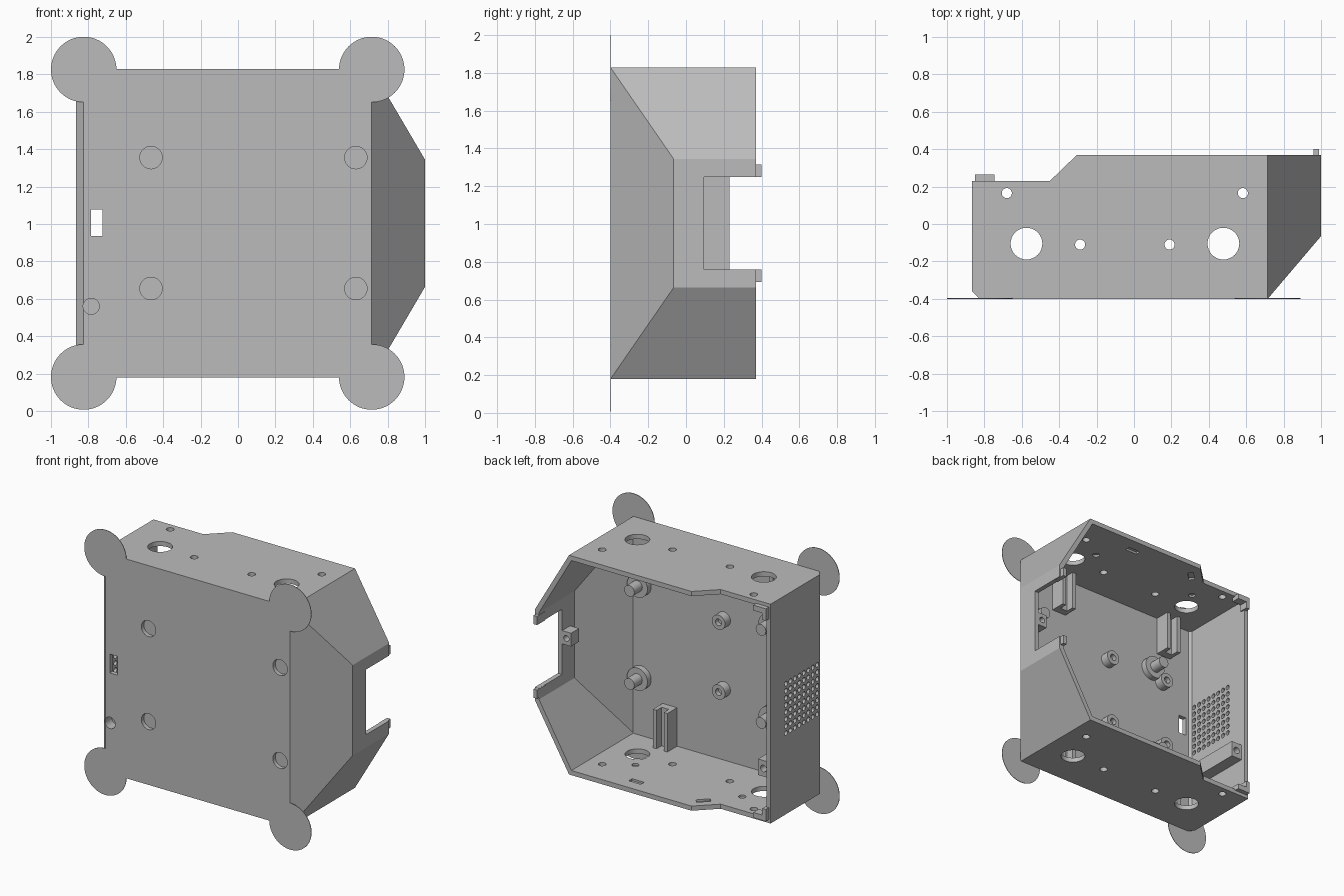
import bpy, bmesh
from math import pi
from mathutils import Vector, Matrix

if "Cube" in bpy.data.objects:
    bpy.data.objects.remove(bpy.data.objects["Cube"])

grey = bpy.data.materials.new("plain_grey")
grey.use_nodes = True
GREY = (0.5, 0.5, 0.5, 1)
grey.diffuse_color = GREY
grey.node_tree.nodes["Principled BSDF"].inputs["Base Color"].default_value = GREY

MID = 1.004            # height of the mirror plane
FRONT, BACK = -0.4, 0.37
WALL = 0.035


def finish(name, bm):
    bmesh.ops.recalc_face_normals(bm, faces=bm.faces[:])
    me = bpy.data.meshes.new(name)
    bm.to_mesh(me)
    bm.free()
    me.materials.append(grey)
    ob = bpy.data.objects.new(name, me)
    bpy.context.collection.objects.link(ob)
    return ob


def add_box(bm, x, y, z, turn=0):
    size = Matrix.Diagonal((x[1] - x[0], y[1] - y[0], z[1] - z[0], 1))
    mid = Vector([(a + b) / 2 for a, b in (x, y, z)])
    bmesh.ops.create_cube(bm, size=1, matrix=Matrix.Translation(mid) @ Matrix.Rotation(turn, 4, 'Z') @ size)


def add_cyl(bm, axis, centre, r, length, seg=32):
    rot = {'X': Matrix.Rotation(pi / 2, 4, 'Y'), 'Y': Matrix.Rotation(pi / 2, 4, 'X'), 'Z': Matrix()}[axis]
    bmesh.ops.create_cone(bm, cap_ends=True, segments=seg, radius1=r, radius2=r, depth=length,
                          matrix=Matrix.Translation(centre) @ rot)


def add_prism(bm, points, push):
    face = bm.faces.new([bm.verts.new(p) for p in points])
    out = bmesh.ops.extrude_face_region(bm, geom=[face])
    bmesh.ops.translate(bm, vec=push, verts=[v for v in out["geom"] if isinstance(v, bmesh.types.BMVert)])


def body_solid(name, inset, half, y0, y1):
    """Six-sided prism with its two front edges sliced off."""
    bm = bmesh.new()
    pts = [(x, y0, MID - h) for x, h in half] + [(x, y0, MID + h) for x, h in reversed(half)]
    add_prism(bm, pts, (0, y1 - y0, 0))
    for co, no in (((0.715, FRONT, 0), (0.335, -0.285, 0)), ((-0.825, FRONT, 0), (-1, -1, 0))):
        no = Vector(no).normalized()
        out = bmesh.ops.bisect_plane(bm, geom=bm.verts[:] + bm.edges[:] + bm.faces[:],
                                     plane_co=Vector(co) - no * inset, plane_no=no, clear_outer=True)
        cut = [e for e in out["geom_cut"] if isinstance(e, bmesh.types.BMEdge)]
        bmesh.ops.holes_fill(bm, edges=cut, sides=0)
    return finish(name, bm)


def subtract(target, cutter):
    mod = target.modifiers.new("cut", 'BOOLEAN')
    mod.operation = 'DIFFERENCE'
    mod.solver = 'EXACT'
    mod.object = cutter
    bpy.context.view_layer.objects.active = target
    bpy.ops.object.modifier_apply(modifier=mod.name)
    bpy.data.objects.remove(cutter)


# Hollow case, open at the back
case = body_solid("case", 0, [(-0.865, 0.825), (0.715, 0.825), (1, 0.34)], FRONT, BACK)
cavity = body_solid("cavity", WALL,
                    [(-0.83, 0.79), (0.695, 0.79), (0.965, 0.327)], FRONT + WALL, 0.6)
subtract(case, cavity)

# Openings and recesses
bm = bmesh.new()
step = [(-0.95, 0.23), (-0.45, 0.23), (-0.305, BACK), (-0.305, 0.5), (-0.95, 0.5)]
add_prism(bm, [(x, y, 0) for x, y in step], (0, 0, 2))
for x, y, r in ((-0.575, -0.105, 0.085), (0.478, -0.105, 0.085), (-0.68, 0.165, 0.027),
                (0.582, 0.165, 0.027), (-0.288, -0.11, 0.027), (0.19, -0.11, 0.027)):
    add_cyl(bm, 'Z', (x, y, 1), r, 2.2)
for s in (-1, 1):
    edge = MID + s * 0.79
    pocket = (edge - 0.015, edge + 0.015)
    for x in (-0.5, 0.39):
        add_cyl(bm, 'Z', (x, 0.045, edge), 0.025, 0.03, 20)
    add_box(bm, (0.18, 0.28), (0.24, 0.28), pocket)
    add_box(bm, (-0.37, -0.27), (0.23, 0.27), pocket, pi / 4)
mounts = [(x, z) for x in (-0.465, 0.63) for z in (0.655, 1.355)]
for x, z in mounts:
    add_cyl(bm, 'Y', (x, FRONT, z), 0.06, 0.12)
add_cyl(bm, 'Y', (-0.785, FRONT, 0.56), 0.043, 0.12)
add_box(bm, (-0.787, -0.725), (-0.5, -0.3), (0.935, 1.077))
add_box(bm, (0.9, 1.1), (0.095, 0.5), (0.76, 1.25))
for i in range(8):
    for j in range(8):
        add_cyl(bm, 'X', (-0.85, -0.325 + 0.053 * i, 0.79 + 0.053 * j), 0.018, 0.1, 12)
subtract(case, finish("openings", bm))

# Thin corner discs on the front plane
bm = bmesh.new()
for x in (-0.825, 0.715):
    for s in (-1, 1):
        add_cyl(bm, 'Y', (x, FRONT + 0.002, MID + s * 0.822), 0.175, 0.004, 64)
finish("corner_discs", bm)

# Closed mounts with pins behind the front holes
bm = bmesh.new()
for x, z in mounts:
    add_cyl(bm, 'Y', (x, -0.345, z), 0.085, 0.05)
    add_cyl(bm, 'Y', (x, -0.275, z), 0.042, 0.1)
finish("mount_pins", bm)

# Board standoffs with screw holes
bm = bmesh.new()
drill = bmesh.new()
for x in (-0.56, -0.06):
    for z in (0.75, 1.275):
        add_cyl(bm, 'Y', (x, -0.335, z), 0.055, 0.07)
        add_cyl(drill, 'Y', (x, -0.3, z), 0.025, 0.07)
subtract(finish("board_standoffs", bm), finish("standoff_drill", drill))

# Grooved posts standing on the top and bottom walls
bm = bmesh.new()
for x in (-0.58, 0.39):
    for s in (-1, 1):
        z = sorted((MID + s * 0.8, MID + s * 0.5))
        add_box(bm, (x - 0.06, x + 0.06), (-0.37, -0.31), z)
        for k in (-0.045, 0.045):
            add_box(bm, (x + k - 0.015, x + k + 0.015), (-0.31, -0.25), z)
finish("grooved_posts", bm)

# Screw block on the vented wall
bm = bmesh.new()
side = [(-0.835, -0.37), (-0.74, -0.37), (-0.74, 0.2), (-0.835, 0.2)]
add_prism(bm, [(x, y, 0.5) for x, y in side], (0, 0, 0.12))
drill = bmesh.new()
add_cyl(drill, 'Y', (-0.785, 0.2, 0.56), 0.025, 0.16)
add_cyl(drill, 'Y', (-0.785, FRONT, 0.56), 0.043, 0.16)
subtract(finish("vent_wall_screw_block", bm), finish("block_drill", drill))

# Screw block beside the side notch
bm = bmesh.new()
add_box(bm, (0.89, 0.97), (0.0, 0.095), (0.99, 1.09))
drill = bmesh.new()
add_cyl(drill, 'Y', (0.93, 0.095, 1.04), 0.022, 0.12)
subtract(finish("notch_screw_block", bm), finish("notch_drill", drill))

# Lid lips on the back rim
bm = bmesh.new()
for s in (-1, 1):
    near, far = MID + s * 0.245, MID + s * 0.31
    add_box(bm, (0.96, 0.99), (0.3, 0.4), sorted((near, far)))
    add_box(bm, (-0.85, -0.745), (0.2, 0.265), sorted((MID + s * 0.76, MID + s * 0.8)))
    add_box(bm, (-0.85, -0.82), (0.2, 0.265), sorted((MID + s * 0.71, MID + s * 0.77)))
finish("lid_lips", bm)

# Smooth round parts, keep corners sharp
for ob in bpy.context.scene.objects:
    if ob.type == 'MESH':
        bpy.ops.object.select_all(action='DESELECT')
        ob.select_set(True)
        bpy.context.view_layer.objects.active = ob
        bpy.ops.object.shade_smooth_by_angle(angle=0.5)
